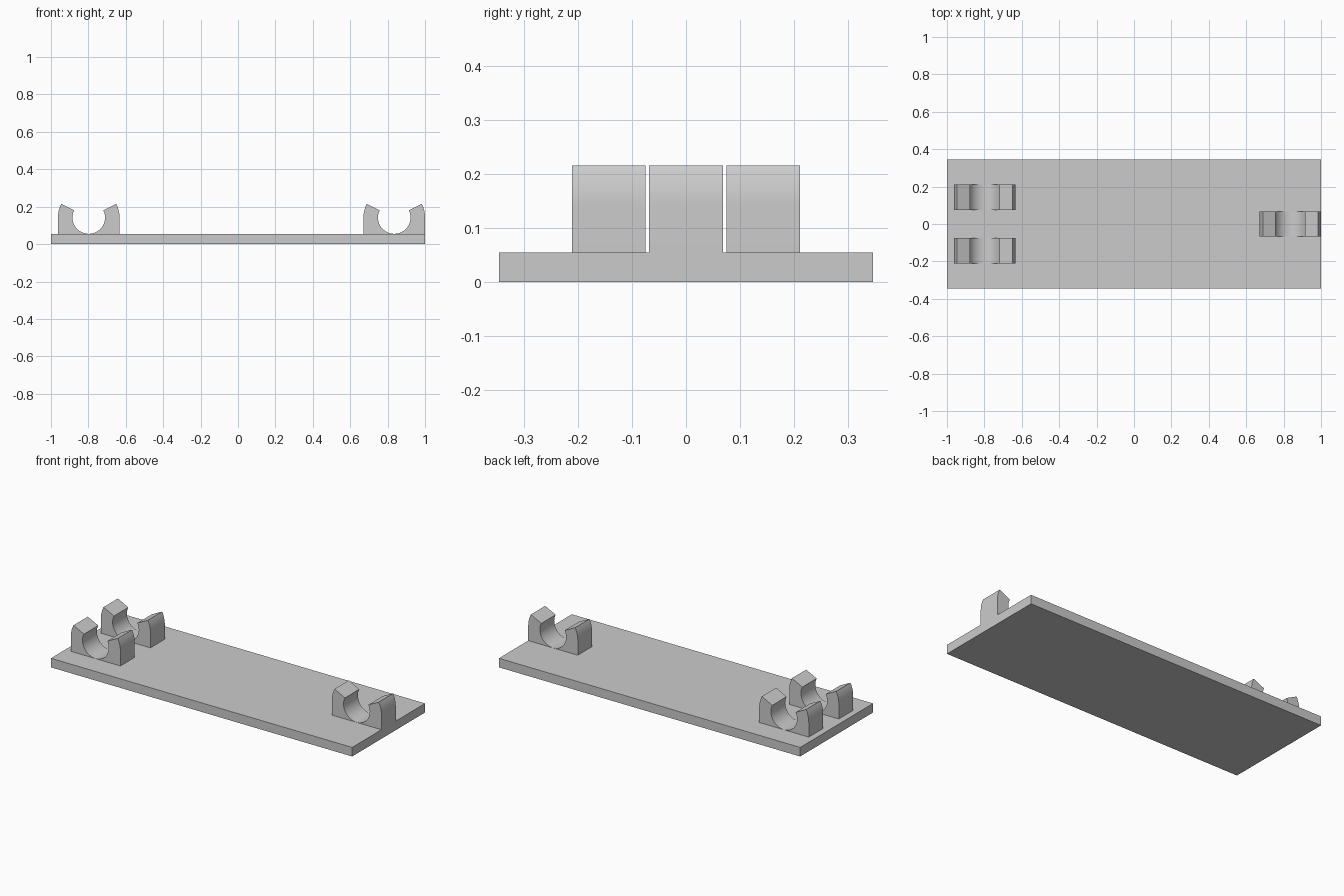
import bpy
import bmesh
from math import atan2, cos, sin, pi, radians

cube = bpy.data.objects.get("Cube")
if cube:
    bpy.data.objects.remove(cube, do_unlink=True)

PLATE_TOP = 0.0545
BORE_Z, BORE_R, OUTER_R = 0.142, 0.087, 0.1645
LIP = atan2(1, 2)  # angle of the open jaw above horizontal
WIDTH = 0.136

grey = bpy.data.materials.new("plain grey")
grey.use_nodes = True
COLOUR = (0.6, 0.6, 0.6, 1)
grey.diffuse_color = COLOUR
grey.node_tree.nodes["Principled BSDF"].inputs["Base Color"].default_value = COLOUR


def finish(name, bm):
    bmesh.ops.recalc_face_normals(bm, faces=bm.faces)
    mesh = bpy.data.meshes.new(name)
    bm.to_mesh(mesh)
    bm.free()
    mesh.materials.append(grey)
    obj = bpy.data.objects.new(name, mesh)
    bpy.context.collection.objects.link(obj)
    return obj


def arc(radius, start, end, steps):
    angles = [start + (end - start) * i / steps for i in range(steps + 1)]
    return [(radius * cos(a), BORE_Z + radius * sin(a)) for a in angles]


def clip(name, x, y):
    # Open C-shaped cradle: rounded outside, straight sides, round bore
    profile = [(-OUTER_R, PLATE_TOP), (OUTER_R, PLATE_TOP)]
    profile += arc(OUTER_R, 0, LIP, 10)
    profile += arc(BORE_R, LIP, -pi - LIP, 64)
    profile += arc(OUTER_R, pi - LIP, pi, 10)
    bm = bmesh.new()
    verts = [bm.verts.new((px + x, y - WIDTH / 2, pz)) for px, pz in profile]
    face = bm.faces.new(verts)
    side = bmesh.ops.extrude_face_region(bm, geom=[face])["geom"]
    moved = [v for v in side if isinstance(v, bmesh.types.BMVert)]
    bmesh.ops.translate(bm, verts=moved, vec=(0, WIDTH, 0))
    obj = finish(name, bm)
    bpy.ops.object.select_all(action="DESELECT")
    obj.select_set(True)
    bpy.context.view_layer.objects.active = obj
    bpy.ops.object.shade_smooth_by_angle(angle=radians(25))


# Flat base plate
bm = bmesh.new()
bmesh.ops.create_cube(bm, size=1)
bmesh.ops.scale(bm, verts=bm.verts, vec=(2, 0.691, PLATE_TOP))
bmesh.ops.translate(bm, verts=bm.verts, vec=(0, 0, PLATE_TOP / 2))
finish("base_plate", bm)

# Pair of clips at one end, single clip flush with the other
clip("front_clip", -0.798, -0.1425)
clip("back_clip", -0.798, 0.1425)
clip("end_clip", 1 - OUTER_R, 0)
